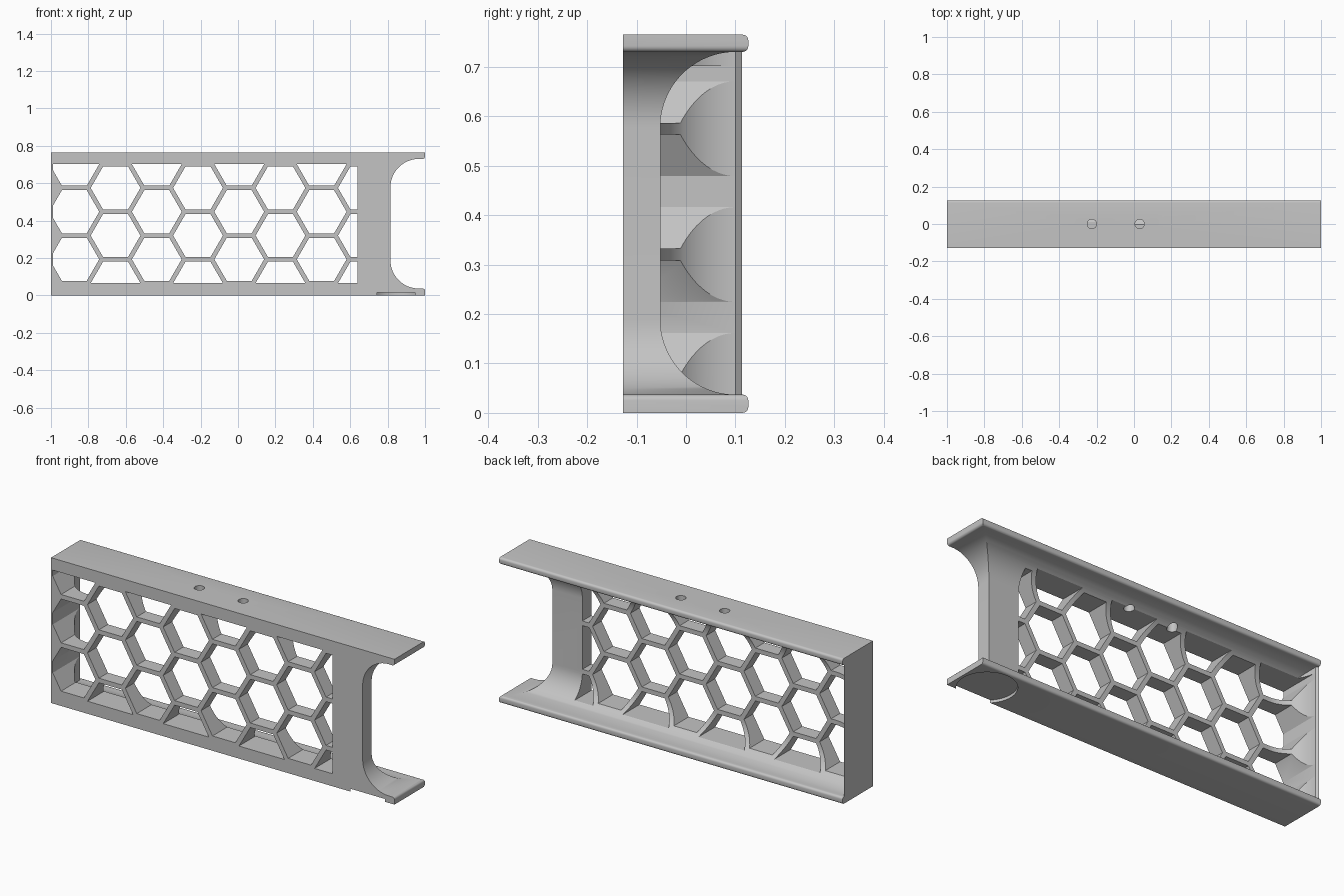
import bpy, bmesh, math

if "Cube" in bpy.data.objects:
    bpy.data.objects.remove(bpy.data.objects["Cube"])

HEIGHT, FRONT, BACK = 0.765, -0.127, 0.126
FLOOR, CEIL = 0.037, 0.73          # inner faces of the two flanges
FILLET, LIP = 0.152, 0.012
PITCH, STRUT = 0.2545, 0.024       # honeycomb spacing and strut width

grey = bpy.data.materials.new("plain grey")
grey.use_nodes = True
grey.diffuse_color = (0.55, 0.55, 0.55, 1)
grey.node_tree.nodes["Principled BSDF"].inputs["Base Color"].default_value = grey.diffuse_color


def arc(cu, cv, r, a0, a1, n):
    angles = [math.radians(a0 + (a1 - a0) * i / n) for i in range(n + 1)]
    return [(cu + r * math.cos(a), cv + r * math.sin(a)) for a in angles]


def prism(name, outlines, axis, lo, hi):
    """Extrude closed outlines along one axis; points fill the other two."""
    bm = bmesh.new()
    for pts in outlines:
        verts = []
        for p in pts:
            co = list(p)
            co.insert(axis, lo)
            verts.append(bm.verts.new(co))
        face = bm.faces.new(verts)
        out = bmesh.ops.extrude_face_region(bm, geom=[face])
        shift = [0, 0, 0]
        shift[axis] = hi - lo
        moved = [g for g in out["geom"] if isinstance(g, bmesh.types.BMVert)]
        bmesh.ops.translate(bm, vec=shift, verts=moved)
    bmesh.ops.recalc_face_normals(bm, faces=bm.faces)
    mesh = bpy.data.meshes.new(name)
    bm.to_mesh(mesh)
    bm.free()
    mesh.materials.append(grey)
    ob = bpy.data.objects.new(name, mesh)
    bpy.context.collection.objects.link(ob)
    return ob


def combine(target, tool, operation):
    mod = target.modifiers.new("cut", "BOOLEAN")
    mod.operation, mod.solver, mod.object = operation, "EXACT", tool
    bpy.context.view_layer.objects.active = target
    bpy.ops.object.modifier_apply(modifier=mod.name)
    bpy.data.objects.remove(tool)


def notch(base, tip):
    """Filleted recess outline that flares round the flange lips."""
    u = base + FILLET
    upper = arc(u, CEIL - FILLET, FILLET, 180, 90, 20)
    upper += arc(tip - LIP, CEIL + LIP, LIP, -90, 0, 5) + [(tip + 0.1, CEIL + LIP)]
    lower = [(a, FLOOR + CEIL - b) for a, b in reversed(upper)]
    return upper + lower


# Outer block with rounded back edges
outline = [(FRONT, HEIGHT), (FRONT, 0)]
outline += arc(BACK - LIP, LIP, LIP, -90, 0, 5)
outline += arc(BACK - LIP, HEIGHT - LIP, LIP, 0, 90, 5)
frame = prism("honeycomb_frame", [outline], 0, -1, 1)

# Rear channel: filleted along the flanges and at the left-hand end wall
channel = prism("channel_cutter", [notch(-0.052, BACK)], 0, -1.1, 1.1)
end = arc(-0.99 + FILLET, 0.10, FILLET, 180, 270, 20)
end += [(1.2, -0.052), (1.2, 0.3), (-1.05, 0.3), (-1.05, 0.113), (-1, 0.113)]
end_cutter = prism("end_cutter", [end], 2, -0.1, 0.9)
combine(channel, end_cutter, "INTERSECT")
combine(frame, channel, "DIFFERENCE")

# Open recess at the other end
combine(frame, prism("recess_cutter", [notch(0.815, 1.0)], 1, -0.3, 0.3), "DIFFERENCE")

# Honeycomb openings, trimmed to the window
radius = (PITCH - STRUT) / math.sqrt(3)
cells = []
for col in range(8):
    x = -0.875 + col * PITCH * math.sqrt(3) / 2
    for row in range(4):
        z = 0.193 + (row - 0.5 * (col % 2)) * PITCH
        cells.append(arc(x, z, radius, 0, 300, 5))
honeycomb = prism("honeycomb_cutter", cells, 1, -0.3, 0.3)
window = prism("window", [[(-0.99, 0.066), (0.64, 0.066), (0.64, 0.702), (-0.99, 0.702)]], 1, -0.2, 0.2)
combine(honeycomb, window, "INTERSECT")
combine(frame, honeycomb, "DIFFERENCE")

# Two round holes through the top flange
holes = [arc(x, 0, 0.025, 0, 345, 23) for x in (-0.225, 0.03)]
combine(frame, prism("hole_cutter", holes, 2, 0.62, 0.9), "DIFFERENCE")

# Shallow round pocket under the bottom flange, open at the front
pocket = [arc(0.845, -0.03, 0.14, 0, 354, 59)]
combine(frame, prism("pocket_cutter", pocket, 2, -0.1, 0.015), "DIFFERENCE")

bpy.ops.object.select_all(action="DESELECT")
frame.select_set(True)
bpy.context.view_layer.objects.active = frame
bpy.ops.object.shade_smooth_by_angle(angle=math.radians(30))
